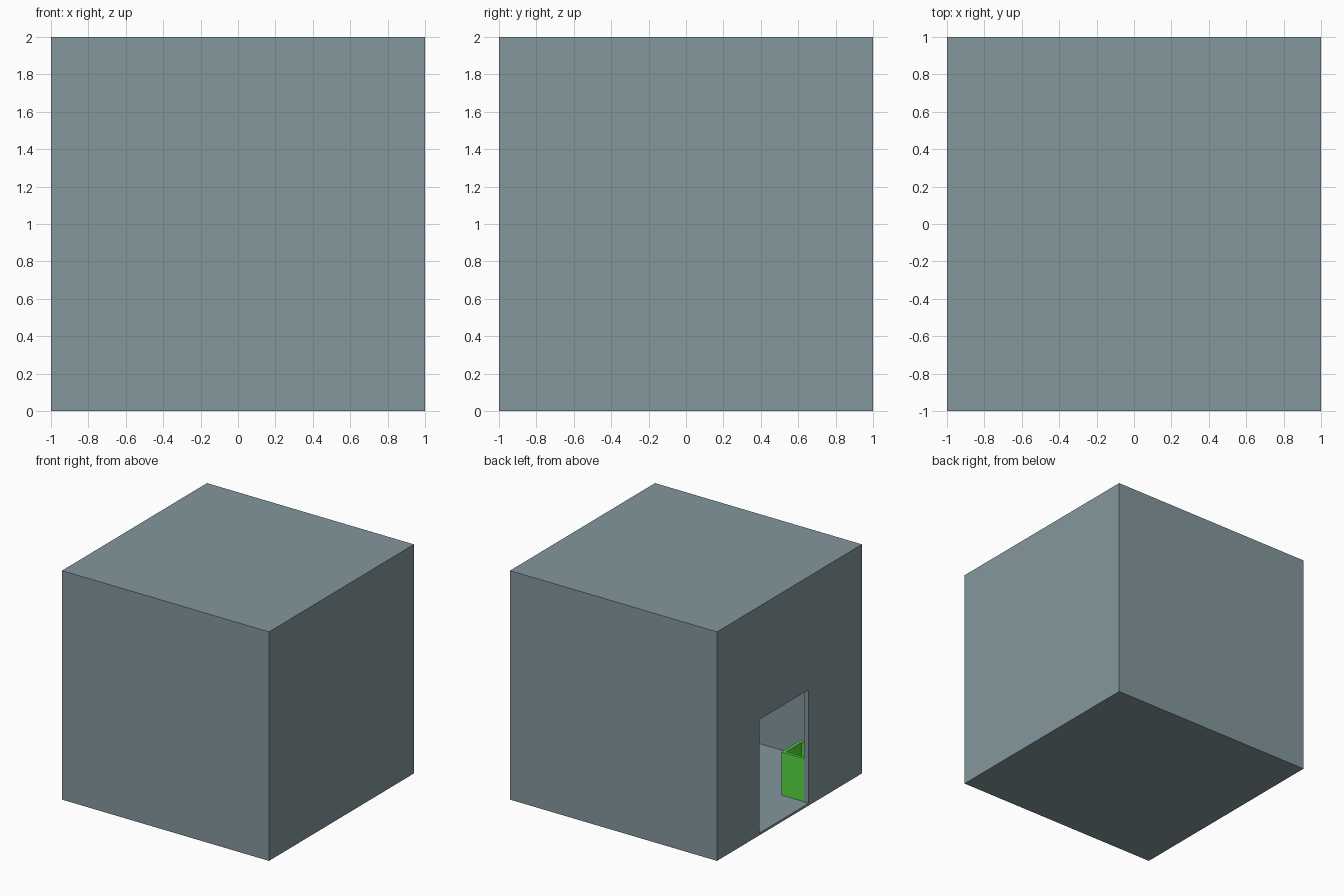
import bpy
import bmesh
from mathutils import Vector

default = bpy.data.objects.get("Cube")
if default:
    bpy.data.objects.remove(default, do_unlink=True)


def make_material(name, rgb):
    mat = bpy.data.materials.new(name)
    mat.use_nodes = True
    color = (*rgb, 1.0)
    mat.diffuse_color = color
    mat.node_tree.nodes["Principled BSDF"].inputs["Base Color"].default_value = color
    return mat


def make_box(name, low, high, mat):
    """Axis-aligned box between two corners."""
    low, high = Vector(low), Vector(high)
    bm = bmesh.new()
    bmesh.ops.create_cube(bm, size=1)
    bmesh.ops.scale(bm, vec=high - low, verts=bm.verts)
    bmesh.ops.translate(bm, vec=(low + high) / 2, verts=bm.verts)
    mesh = bpy.data.meshes.new(name)
    bm.to_mesh(mesh)
    bm.free()
    mesh.materials.append(mat)
    obj = bpy.data.objects.new(name, mesh)
    bpy.context.scene.collection.objects.link(obj)
    return obj


def carve(target, low, high):
    """Subtract a box from the target, then drop the cutter."""
    cutter = make_box("cutter", low, high, target.data.materials[0])
    cutter.hide_render = True
    mod = target.modifiers.new("carve", 'BOOLEAN')
    mod.operation = 'DIFFERENCE'
    mod.solver = 'EXACT'
    mod.object = cutter
    bpy.context.view_layer.objects.active = target
    bpy.ops.object.modifier_apply(modifier=mod.name)
    bpy.data.objects.remove(cutter, do_unlink=True)


wall_grey = make_material("blue grey wall", (0.23, 0.31, 0.335))
bin_green = make_material("bright green", (0.09, 0.7, 0.053))

wall = 0.043
floor = 0.02
inner = 1 - wall
door_right, door_left, door_top = -0.264, 0.417, 1.01

# Hollow room with a doorway through its -x wall
room = make_box("room", (-1, -1, 0), (1, 1, 2), wall_grey)
carve(room, (-inner, -inner, floor), (inner, inner, 2 - wall))
carve(room, (-1.1, door_right, floor), (-0.9, door_left, door_top))

# Open bin standing inside, beside the doorway
rim = 0.026
x0, x1, y0, y1 = -0.955, -0.737, -0.533, -0.266
bin_top = floor + 0.377
waste_bin = make_box("bin", (x0, y0, floor + 0.001), (x1, y1, bin_top), bin_green)
carve(waste_bin, (x0 + rim, y0 + rim, floor + rim),
      (x1 - rim, y1 - rim, bin_top + 0.1))
